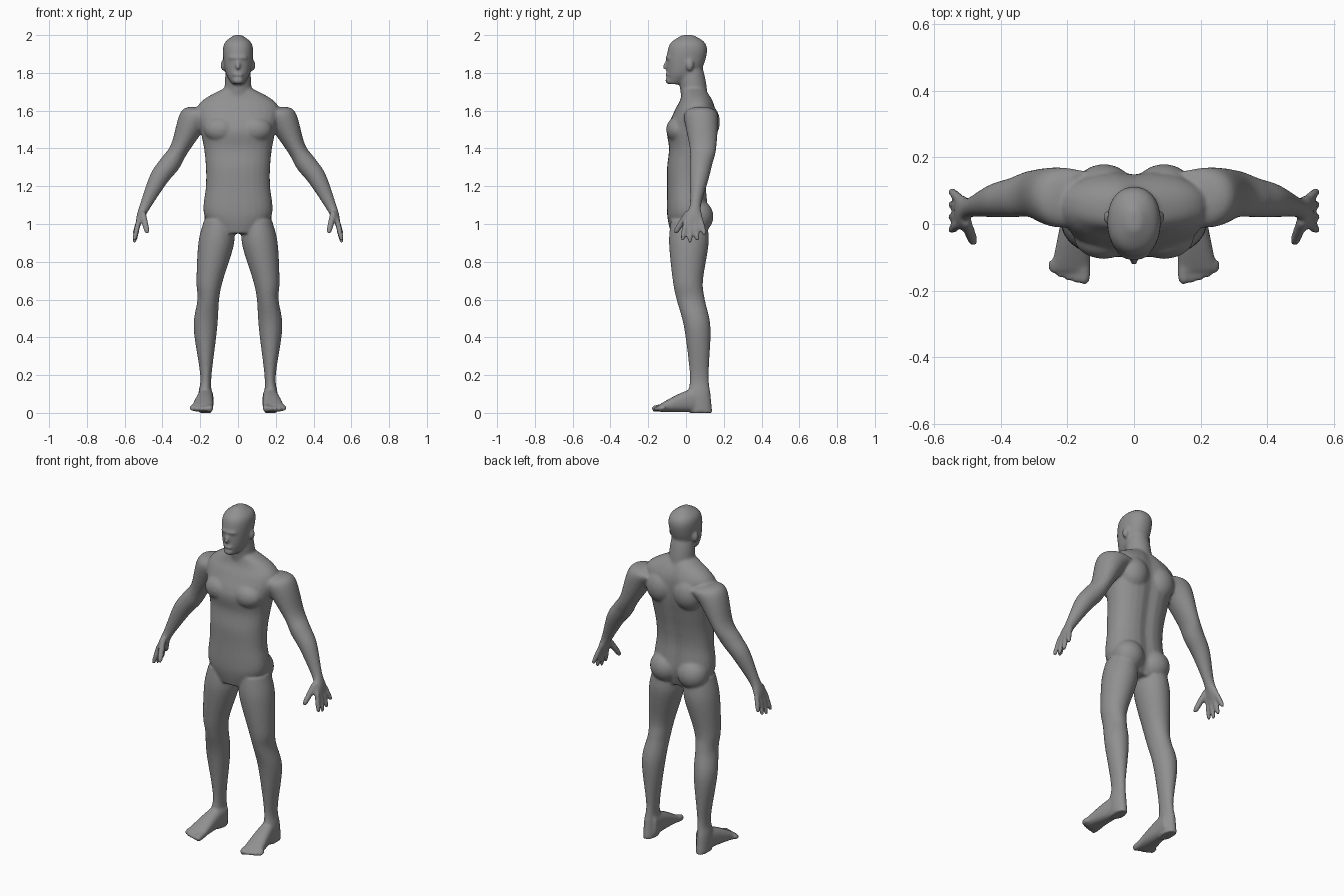
import bpy
import bmesh
import math
from mathutils import Vector, Matrix

cube = bpy.data.objects.get("Cube")
if cube:
    bpy.data.objects.remove(cube, do_unlink=True)

bm = bmesh.new()
SEGMENTS = 28
X, Y, Z = Vector((1, 0, 0)), Vector((0, 1, 0)), Vector((0, 0, 1))


def spline(a, b, c, d, t):
    """Smooth in-between of b and c."""
    bend = 2 * a - 5 * b + 4 * c - d
    twist = 3 * b - a - 3 * c + d
    return b + (c - a) * t / 2 + bend * t ** 2 / 2 + twist * t ** 3 / 2


def smooth_stations(stations, steps=6):
    last = len(stations) - 1
    result = []
    for i in range(last):
        picks = [stations[min(max(i + offset, 0), last)] for offset in (-1, 0, 1, 2)]
        for step in range(steps):
            result.append([spline(*values, step / steps) for values in zip(*picks)])
    result.append(stations[last])
    return result


def loft(stations, power=2, groove=0):
    """Closed skin over stations of (centre, half axis u, half axis v)."""
    rings = []
    for centre, u, v in smooth_stations(stations):
        ring = []
        for k in range(SEGMENTS):
            angle = math.tau * k / SEGMENTS
            cosine, sine = math.cos(angle), math.sin(angle)
            across = math.copysign(abs(cosine) ** (2 / power), cosine)
            along = math.copysign(abs(sine) ** (2 / power), sine)
            if sine > 0:
                along *= 1 - groove * math.exp(-(across / 0.2) ** 2)
            ring.append(bm.verts.new(centre + u * across + v * along))
        rings.append(ring)
    for lower, upper in zip(rings, rings[1:]):
        for k in range(SEGMENTS):
            following = (k + 1) % SEGMENTS
            bm.faces.new((lower[k], lower[following], upper[following], upper[k]))
    bm.faces.new(rings[0])
    bm.faces.new(rings[-1])


def upright(z, inner, outer, front, back):
    """Level station filling the given box."""
    centre = Vector((inner + outer, front + back, 2 * z)) / 2
    return centre, X * (outer - inner) / 2, Y * (back - front) / 2


def column(rows, power, groove=0):
    """Centred upright form from rows of height, half width, front, back."""
    loft([upright(z, -width, width, front, back) for z, width, front, back in rows],
         power, groove)


def blob(centre, size):
    matrix = Matrix.Translation(centre) @ Matrix.Diagonal((*size, 1))
    bmesh.ops.create_uvsphere(bm, u_segments=24, v_segments=14, radius=1, matrix=matrix)


def digit(start, end, radius):
    """Round bar with a tapered end."""
    start, end = Vector(start), Vector(end)
    axis = (end - start).normalized()
    u = axis.orthogonal().normalized() * radius
    v = axis.cross(u)
    loft([(start.lerp(end, t), u * scale, v * scale)
          for t, scale in ((0, 1), (0.5, 1), (0.85, 0.85), (1, 0.45))])


# Torso
column([(0.95, 0.1, -0.08, 0.09), (1.05, 0.18, -0.1, 0.12), (1.2, 0.17, -0.1, 0.11),
        (1.3, 0.17, -0.1, 0.12), (1.4, 0.18, -0.09, 0.14), (1.5, 0.2, -0.1, 0.16),
        (1.6, 0.22, -0.06, 0.16), (1.66, 0.18, -0.03, 0.14), (1.72, 0.07, -0.02, 0.1)],
       power=2.3, groove=0.12)

# Neck
digit((0, 0.05, 1.64), (0, 0.02, 1.86), radius=0.07)

# Head
column([(1.74, 0.03, -0.09, -0.03), (1.8, 0.065, -0.1, 0.07), (1.9, 0.08, -0.1, 0.11),
        (1.96, 0.07, -0.08, 0.1), (2, 0.02, -0.02, 0.04)], power=2.2)

# Brow, nose, mouth and chin
blob((0, -0.09, 1.88), (0.05, 0.02, 0.01))
digit((0, -0.09, 1.87), (0, -0.12, 1.82), radius=0.012)
blob((0, -0.1, 1.79), (0.03, 0.01, 0.01))
blob((0, -0.09, 1.76), (0.03, 0.02, 0.02))

for side in (-1, 1):
    # Ear
    blob((side * 0.08, 0.02, 1.84), (0.012, 0.02, 0.03))

    # Chest, shoulder blade and buttock masses
    blob((side * 0.09, -0.04, 1.5), (0.09, 0.065, 0.07))
    blob((side * 0.09, 0.1, 1.54), (0.09, 0.08, 0.1))
    blob((side * 0.09, 0.06, 1.04), (0.09, 0.085, 0.09))

    # Arm and palm: centre, half width, half depth
    arm = [(0.15, 0.08, 1.59, 0.06, 0.08), (0.23, 0.08, 1.56, 0.08, 0.09),
           (0.31, 0.09, 1.4, 0.05, 0.07), (0.36, 0.08, 1.32, 0.055, 0.06),
           (0.42, 0.07, 1.24, 0.05, 0.05), (0.49, 0.05, 1.1, 0.03, 0.03),
           (0.52, 0.04, 1.03, 0.02, 0.05), (0.53, 0.04, 0.99, 0.01, 0.05)]
    outward = Vector((side * 0.86, 0, 0.5))
    loft([(Vector((side * x, y, z)), outward * width, Y * depth)
          for x, y, z, width, depth in arm])

    # Fingers, fanned out, and thumb
    for k in range(4):
        knuckle = (side * 0.525, 0.026 * k, 1.02)
        fingertip = (side * 0.55, 0.04 * k - 0.02, 0.9 + 0.01 * (k - 1) ** 2)
        digit(knuckle, fingertip, radius=0.014)
    digit((side * 0.505, 0.01, 1.06), (side * 0.48, -0.06, 0.95), radius=0.017)

    # Leg: height, inner, outer, front, back
    leg = [(1.02, 0.03, 0.18, -0.08, 0.11), (0.9, 0.02, 0.21, -0.09, 0.12),
           (0.7, 0.08, 0.22, -0.07, 0.09), (0.6, 0.1, 0.215, -0.05, 0.1),
           (0.45, 0.11, 0.235, -0.01, 0.13), (0.2, 0.14, 0.2, 0.02, 0.12),
           (0.1, 0.14, 0.21, 0.01, 0.13), (0, 0.14, 0.21, 0.02, 0.14)]
    loft([upright(z, side * inner, side * outer, front, back)
          for z, inner, outer, front, back in leg])

    # Foot: widens and sinks from the ankle to the ball
    foot = []
    for step in range(6):
        t = step / 5
        width = 0.07 + 0.05 * t
        height = 0.04 + 0.09 * math.cos(t * math.pi / 2)
        centre = Vector((side * (0.13 + width / 2), 0.1 - 0.24 * t, 0.005 + height / 2))
        foot.append((centre, X * width / 2, Z * height / 2))
    loft(foot, power=2.5)

    # Toes, shorter towards the outside
    for k in range(5):
        x = side * (0.15 + 0.023 * k)
        digit((x, -0.11, 0.03), (x, 0.002 * k ** 2 - 0.18, 0.02),
              radius=0.014 if k else 0.02)

bmesh.ops.recalc_face_normals(bm, faces=bm.faces)
parts = bpy.data.meshes.new("body_parts")
bm.to_mesh(parts)
bm.free()
body = bpy.data.objects.new("body", parts)
bpy.context.collection.objects.link(body)

# Fuse the parts into one seamless skin
remesh = body.modifiers.new("fuse", 'REMESH')
remesh.mode = 'VOXEL'
remesh.voxel_size = 0.0075
remesh.use_smooth_shade = True
soften = body.modifiers.new("soften", 'SMOOTH')
soften.factor = 0.5
soften.iterations = 7
graph = bpy.context.evaluated_depsgraph_get()
skin = bpy.data.meshes.new_from_object(body.evaluated_get(graph))
body.modifiers.clear()
body.data = skin
bpy.data.meshes.remove(parts)

# Single grey colour
grey = bpy.data.materials.new("plain grey")
grey.use_nodes = True
colour = (0.28, 0.28, 0.28, 1)
grey.diffuse_color = colour
grey.node_tree.nodes["Principled BSDF"].inputs["Base Color"].default_value = colour
skin.materials.clear()
skin.materials.append(grey)
